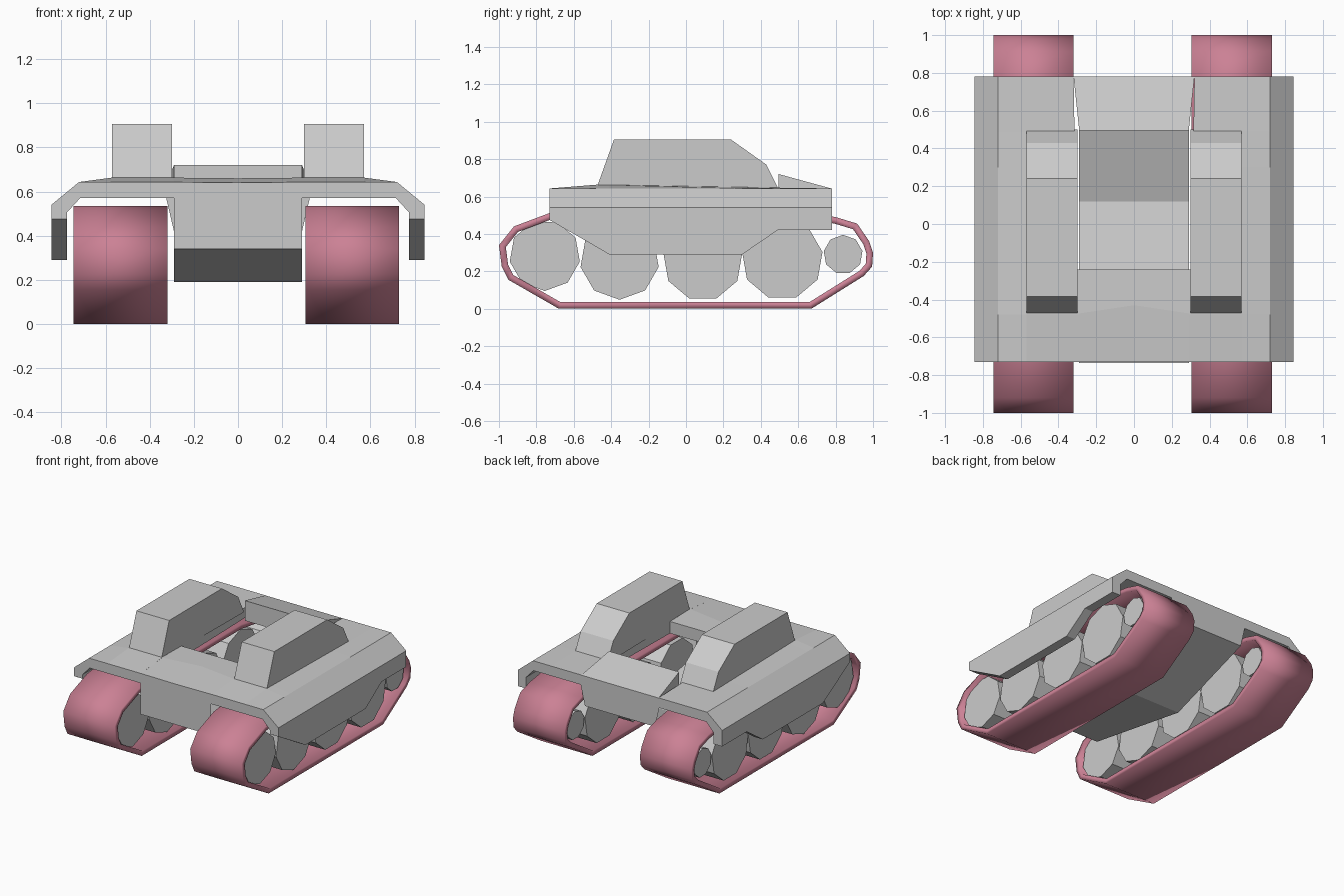
import bpy, bmesh, math
from mathutils import Vector

if "Cube" in bpy.data.objects:
    bpy.data.objects.remove(bpy.data.objects["Cube"])


def finish(name, bm, mirror=False):
    bmesh.ops.recalc_face_normals(bm, faces=bm.faces[:])
    me = bpy.data.meshes.new(name)
    bm.to_mesh(me)
    bm.free()
    ob = bpy.data.objects.new(name, me)
    bpy.context.collection.objects.link(ob)
    if mirror:
        ob.modifiers.new("mirror", 'MIRROR').use_clip = True
    return ob


def loft(name, sections, mirror=False, closed_ring=True, caps=True, loop=False):
    """Skin a row of equal-length sections."""
    bm = bmesh.new()
    rows = [[bm.verts.new(p) for p in s] for s in sections]
    n = len(rows[0])
    pairs = list(zip(rows, rows[1:]))
    if loop:
        pairs.append((rows[-1], rows[0]))
    for a, b in pairs:
        for i in range(n if closed_ring else n - 1):
            j = (i + 1) % n
            bm.faces.new((a[i], a[j], b[j], b[i]))
    if caps:
        bm.faces.new(rows[0])
        bm.faces.new(rows[-1])
    return finish(name, bm, mirror)


def prism(name, profile, x0, x1, mirror=False):
    """Extrude a (y, z) profile along x."""
    return loft(name, [[(x, y, z) for y, z in profile] for x in (x0, x1)], mirror)


# Side decks with hanging skirts: (y, skirt bottom z, deck rise, inner edge x)
stations = [(-0.73, 0.475, 0.0, 0.29), (-0.48, 0.331, 0.02, 0.295),
            (-0.41, 0.29, 0.019, 0.297), (0.30, 0.29, 0.007, 0.31),
            (0.49, 0.42, 0.004, 0.315), (0.78, 0.42, 0.0, 0.32)]
loft("side_deck", [[(xi, y, 0.643 + r), (0.57, y, 0.643 + r), (0.72, y, 0.643),
                    (0.845, y, 0.54), (0.845, y, zb), (0.775, y, zb),
                    (0.775, y, 0.505), (0.715, y, 0.57), (xi, y, 0.57)]
                   for y, zb, r, xi in stations], mirror=True)

# Front deck plate, with a slight dip on the centreline
loft("front_deck", [[(-0.3, y, 0.57), (-0.3, y, z), (0, yc, zc), (0.3, y, z), (0.3, y, 0.57)]
                    for y, z, yc, zc in [(-0.73, 0.643, -0.73, 0.64),
                                         (-0.475, 0.663, -0.43, 0.66),
                                         (-0.24, 0.659, -0.24, 0.659)]])

# Rear deck wedge
loft("rear_deck", [[(-w, y, 0.57), (-w, y, z), (w, y, z), (w, y, 0.57)]
                   for y, z, w in [(0.495, 0.72, 0.29), (0.78, 0.642, 0.32)]])

# Belly plate: open bent strip from nose to tail
loft("belly_plate", [[(-w, y, z), (w, y, z)] for y, z, w in
                     [(-0.735, 0.60, 0.29), (-0.735, 0.34, 0.29), (0.12, 0.19, 0.29),
                      (0.78, 0.42, 0.29), (0.78, 0.57, 0.325)]],
     closed_ring=False, caps=False)

# Raised housings on each side of the well
prism("side_housing", [(-0.48, 0.64), (-0.385, 0.905), (0.24, 0.905),
                       (0.43, 0.77), (0.50, 0.63)], 0.30, 0.57, mirror=True)

# Tracks
pink = bpy.data.materials.new("track_pink")
pink.diffuse_color = (0.60, 0.22, 0.30, 1)
pink.use_nodes = True
pink.node_tree.nodes["Principled BSDF"].inputs["Base Color"].default_value = pink.diffuse_color
outer = [(-0.68, 0.0), (-0.95, 0.155), (-0.985, 0.225), (-1.0, 0.34), (-0.92, 0.44),
         (-0.72, 0.515), (-0.55, 0.535), (0.5, 0.535), (0.8, 0.49), (0.915, 0.455),
         (0.98, 0.36), (1.0, 0.30), (0.995, 0.225), (0.95, 0.175), (0.67, 0.0)]


def inset(points, d):
    res, n = [], len(points)
    for i in range(n):
        p = Vector(points[i])
        a = (p - Vector(points[i - 1])).normalized()
        b = (Vector(points[(i + 1) % n]) - p).normalized()
        na, nb = Vector((a.y, -a.x)), Vector((b.y, -b.x))
        m = (na + nb).normalized()
        res.append(p + m * d / m.dot(na))
    return res


inner = inset(outer, 0.035)
wheels = [(-0.755, 0.285, 0.19, -90), (-0.355, 0.26, 0.212, -90), (0.09, 0.255, 0.213, 90),
          (0.515, 0.265, 0.218, 90), (0.84, 0.29, 0.105, 90)]
for side, x0, x1 in (("left", -0.745, -0.32), ("right", 0.305, 0.73)):
    track = loft(side + "_track", [[(x0, *o), (x1, *o), (x1, *i), (x0, *i)]
                                   for o, i in zip(outer, inner)], caps=False, loop=True)
    track.data.materials.append(pink)
    for p in track.data.polygons:
        p.use_smooth = True
    # Nine-sided road wheels and small rear roller
    for k, (cy, cz, r, start) in enumerate(wheels):
        ring = [(cy + r * math.cos(math.radians(start + 40 * i)),
                 cz + r * math.sin(math.radians(start + 40 * i))) for i in range(9)]
        prism(f"{side}_wheel_{k + 1}", ring, x0 + 0.02, x1 - 0.02)
